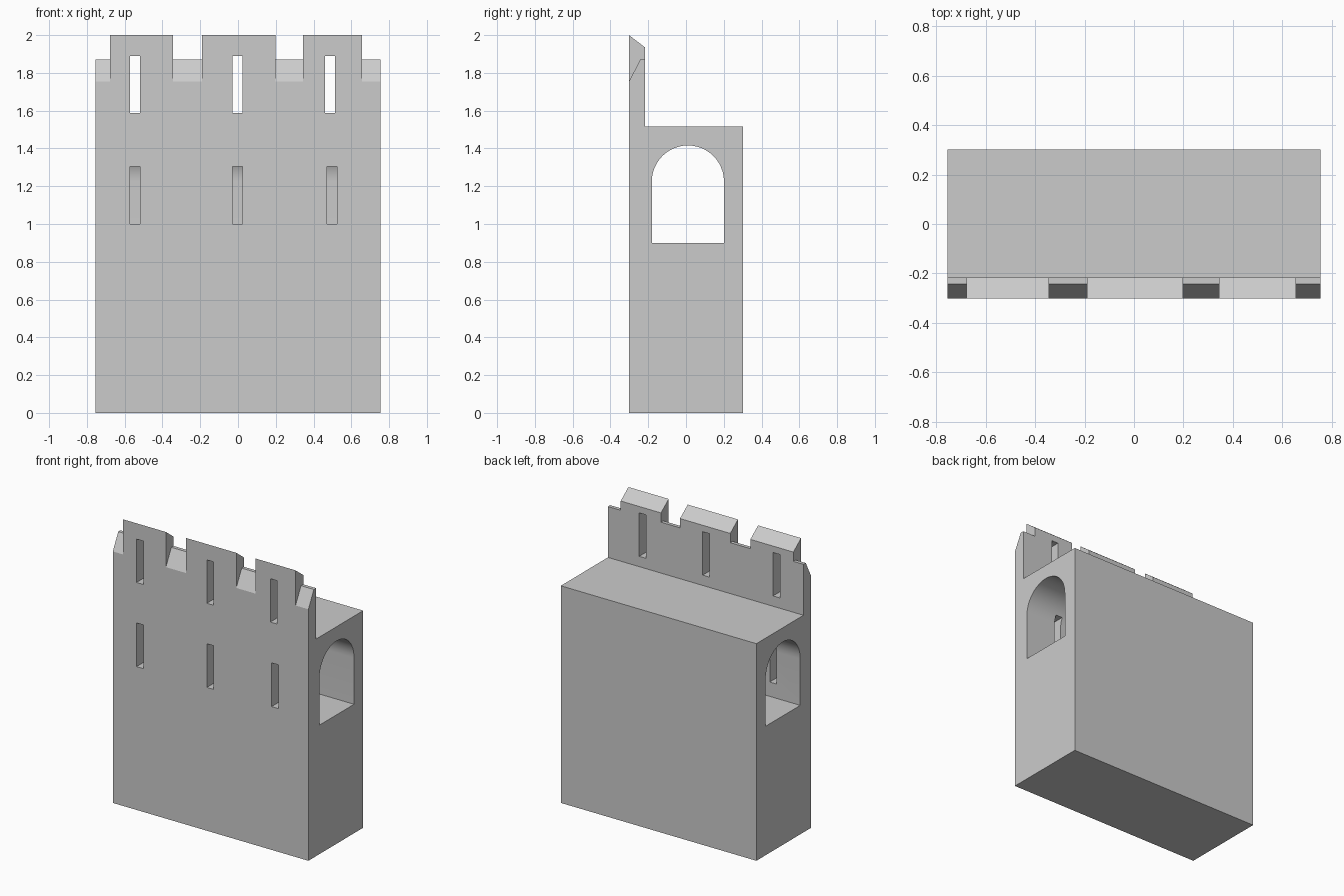
import bpy, bmesh, math

if "Cube" in bpy.data.objects:
    bpy.data.objects.remove(bpy.data.objects["Cube"])


def prism(name, profile, x0, x1):
    """Extrude a closed (y, z) profile along x."""
    bm = bmesh.new()
    face = bm.faces.new([bm.verts.new((x0, y, z)) for y, z in profile])
    ext = bmesh.ops.extrude_face_region(bm, geom=[face])
    verts = [v for v in ext["geom"] if isinstance(v, bmesh.types.BMVert)]
    bmesh.ops.translate(bm, verts=verts, vec=(x1 - x0, 0, 0))
    bmesh.ops.recalc_face_normals(bm, faces=bm.faces)
    mesh = bpy.data.meshes.new(name)
    bm.to_mesh(mesh)
    bm.free()
    obj = bpy.data.objects.new(name, mesh)
    bpy.context.collection.objects.link(obj)
    return obj


def cut(target, profile, x0, x1):
    """Subtract a prism from the target and discard the cutter."""
    cutter = prism("cutter", profile, x0, x1)
    cutter.hide_render = True
    mod = target.modifiers.new("cut", "BOOLEAN")
    mod.operation = "DIFFERENCE"
    mod.solver = "EXACT"
    mod.object = cutter
    bpy.context.view_layer.objects.active = target
    bpy.ops.object.modifier_apply(modifier=mod.name)
    bpy.data.objects.remove(cutter)


def rect(y0, y1, z0, z1):
    return [(y0, z0), (y1, z0), (y1, z1), (y0, z1)]


# Wall with walkway and sloped-top parapet
wall = prism("castle_wall", [(-0.302, 0), (0.302, 0), (0.302, 1.515), (-0.217, 1.515),
                             (-0.217, 1.935), (-0.302, 2.0)], -0.755, 0.755)

# Gaps between merlons, with a sill that slopes down to the front
gap = [(-0.34, 1.682), (-0.242, 1.87), (-0.1, 1.87), (-0.1, 2.1), (-0.34, 2.1)]
for x0, x1 in ((-0.8, -0.677), (-0.345, -0.19), (0.198, 0.345), (0.656, 0.8)):
    cut(wall, gap, x0, x1)

# Arched passage running the length of the wall
arc = [(0.01 + 0.191 * math.cos(math.pi * i / 24), 1.225 + 0.191 * math.sin(math.pi * i / 24))
       for i in range(25)]
cut(wall, [(-0.181, 0.9), (0.201, 0.9)] + arc, -0.9, 0.9)

# Arrow slits: upper row through the parapet, lower row into the passage
for x in (-0.546, -0.003, 0.487):
    cut(wall, rect(-0.4, -0.1, 1.587, 1.89), x - 0.026, x + 0.026)
for x in (-0.546, -0.003, 0.497):
    cut(wall, rect(-0.4, 0.0, 1.0, 1.305), x - 0.026, x + 0.026)

# Smooth arch, crisp edges
bpy.ops.object.select_all(action="DESELECT")
wall.select_set(True)
bpy.context.view_layer.objects.active = wall
bpy.ops.object.shade_smooth_by_angle(angle=math.radians(25))
